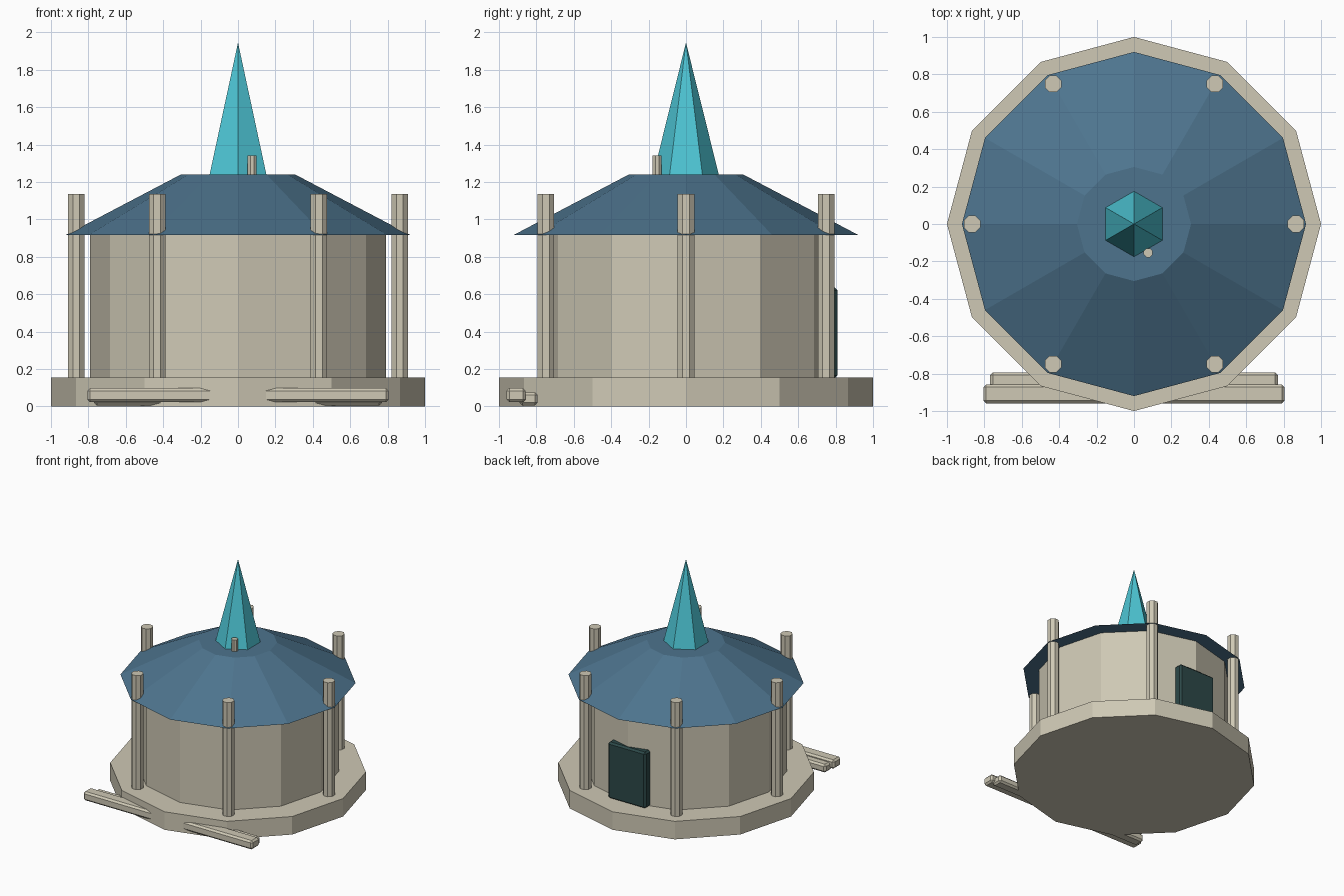
import bpy
import math

cube = bpy.data.objects.get("Cube")
if cube:
    bpy.data.objects.remove(cube, do_unlink=True)


def material(name, r, g, b):
    m = bpy.data.materials.new(name)
    m.use_nodes = True
    m.diffuse_color = (r, g, b, 1)
    m.node_tree.nodes["Principled BSDF"].inputs["Base Color"].default_value = (r, g, b, 1)
    return m


stone = material("pale_stone", 0.62, 0.58, 0.46)
slate = material("blue_slate", 0.075, 0.175, 0.27)
glass = material("turquoise", 0.075, 0.56, 0.66)
dark = material("dark_green", 0.025, 0.065, 0.065)


def prism(name, sides, r_low, r_top, z_low, z_top, mat, x=0, y=0, turn=0):
    """Upright prism, frustum or cone between two heights."""
    bpy.ops.mesh.primitive_cone_add(
        vertices=sides, radius1=r_low, radius2=r_top, depth=z_top - z_low,
        location=(x, y, (z_low + z_top) / 2), rotation=(0, 0, turn))
    ob = bpy.context.object
    ob.name = name
    ob.data.materials.append(mat)
    return ob


def block(name, low, high, mat, bevel):
    """Box between two corners with chamfered edges."""
    bpy.ops.mesh.primitive_cube_add(
        size=1, location=[(a + b) / 2 for a, b in zip(low, high)])
    ob = bpy.context.object
    ob.name = name
    ob.scale = [b - a for a, b in zip(low, high)]
    bpy.ops.object.transform_apply(location=False, rotation=False, scale=True)
    mod = ob.modifiers.new("chamfer", "BEVEL")
    mod.width = bevel
    mod.segments = 1
    ob.data.materials.append(mat)
    return ob


# Twelve-sided platform, wall and roof
prism("platform", 12, 1, 1, 0, 0.155, stone)
prism("wall", 12, 0.79, 0.79, 0.15, 0.92, stone)
prism("roof", 12, 0.92, 0.305, 0.917, 1.24, slate)

# Spire and small chimney
prism("spire", 6, 0.175, 0, 1.24, 1.945, glass)
prism("chimney", 8, 0.026, 0.026, 1.2, 1.34, stone, 0.076, -0.154, math.pi / 8)

# Ring of columns rising through the eaves
for i in range(6):
    a = i * math.pi / 3
    prism(f"column_{i + 1}", 8, 0.048, 0.048, 0.15, 1.135, stone,
          0.865 * math.cos(a), 0.865 * math.sin(a), math.pi / 8)

# Rear door
block("door", (-0.18, 0.73, 0.15), (0.18, 0.81, 0.635), dark, 0.015)

# Two front step beams
block("outer_beam", (-0.805, -0.96, 0.022), (0.805, -0.857, 0.098), stone, 0.015)
block("inner_beam", (-0.77, -0.89, 0.005), (0.77, -0.793, 0.075), stone, 0.015)
